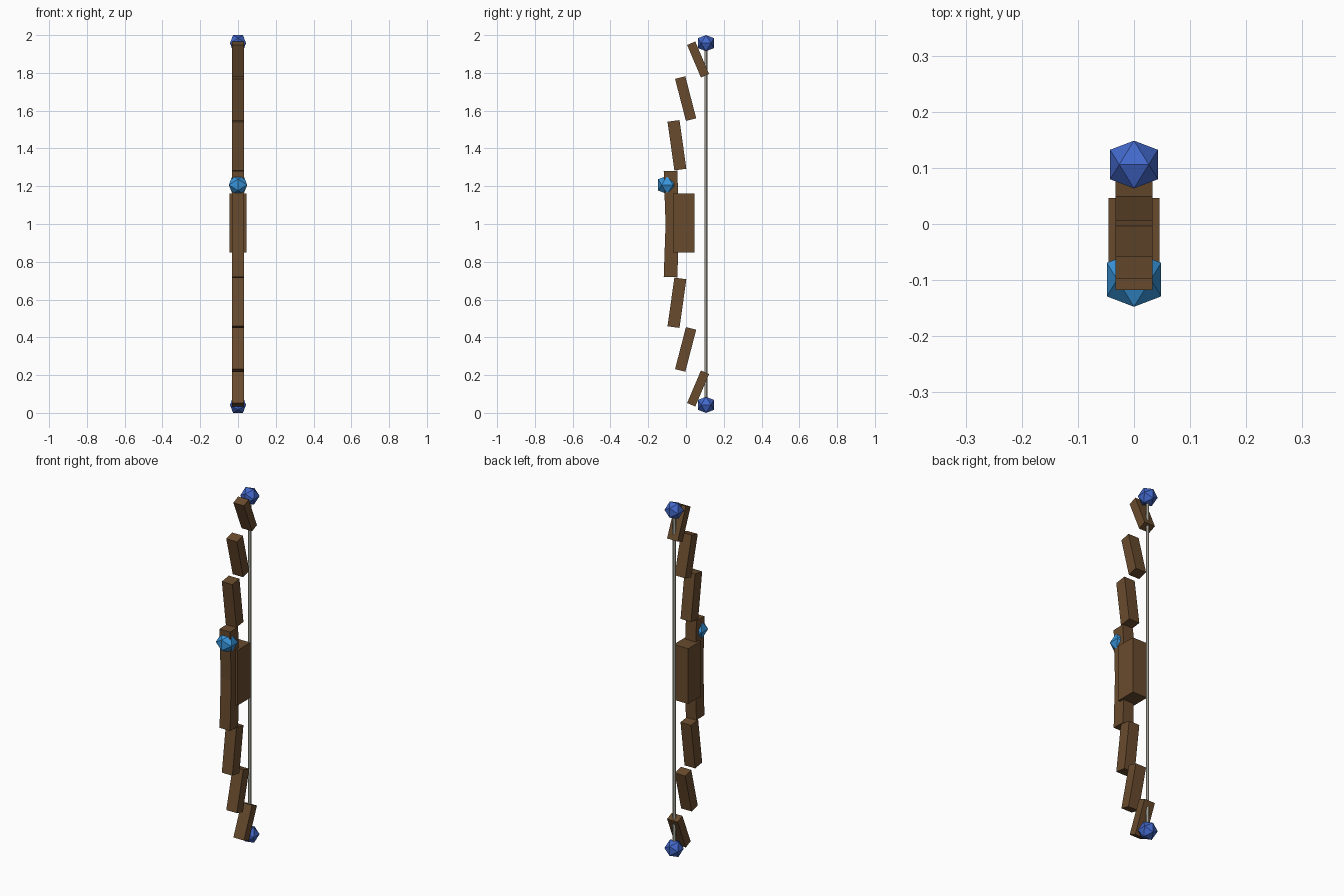
import bpy, bmesh, math
from mathutils import Vector

if "Cube" in bpy.data.objects:
    bpy.data.objects.remove(bpy.data.objects["Cube"])


def material(name, rgb):
    m = bpy.data.materials.new(name)
    m.diffuse_color = (*rgb, 1)
    m.use_nodes = True
    m.node_tree.nodes["Principled BSDF"].inputs["Base Color"].default_value = m.diffuse_color
    return m


wood = material("brown wood", (0.140, 0.070, 0.027))
cord = material("pale cord", (0.58, 0.57, 0.49))
tip_blue = material("royal blue", (0.056, 0.140, 0.60))
gem_blue = material("bright blue", (0.040, 0.300, 0.71))


def finish(bm, name, mat, loc, tilt=0.0):
    me = bpy.data.meshes.new(name)
    bm.to_mesh(me)
    bm.free()
    me.materials.append(mat)
    ob = bpy.data.objects.new(name, me)
    ob.location = loc
    ob.rotation_euler.x = tilt
    bpy.context.collection.objects.link(ob)
    return ob


def box(name, size, loc, tilt=0.0):
    bm = bmesh.new()
    bmesh.ops.create_cube(bm, size=1)
    bmesh.ops.scale(bm, vec=size, verts=bm.verts)
    finish(bm, name, wood, loc, tilt)


def gem(name, radius, loc, mat):
    # icosahedron from three golden rectangles, points towards y and z
    t = (1 + math.sqrt(5)) / 2
    bm = bmesh.new()
    for a in (-1, 1):
        for b in (-t, t):
            for co in ((b, a, 0), (0, b, a), (a, 0, b)):
                bm.verts.new(Vector(co).normalized() * radius)
    bmesh.ops.convex_hull(bm, input=bm.verts)
    bmesh.ops.recalc_face_normals(bm, faces=bm.faces)
    finish(bm, name, mat, loc)


# Limb segments: y, z, depth, length, tilt in degrees (upper half, mirrored down)
segments = [
    (-0.077, 1.140, 0.072, 0.282, 2.0),
    (-0.048, 1.417, 0.064, 0.260, 8.0),
    (-0.002, 1.664, 0.056, 0.230, 14.5),
    (0.064, 1.871, 0.047, 0.187, 23.0),
]
for side, s in (("upper", 1), ("lower", -1)):
    for i, (y, z, depth, length, tilt) in enumerate(segments):
        box(f"{side}_limb_{i + 1}", (0.066, depth, length),
            (0, y, 1 + s * (z - 1)), s * math.radians(tilt))
    # Blue stones on the limb tips
    gem(f"{side}_tip_stone", 0.05, (0, 0.106, 1 + s * 0.9575), tip_blue)

# Hand grip
box("grip", (0.091, 0.114, 0.313), (0, -0.011, 1.005))

# Front gem above the grip
gem("front_gem", 0.057, (0, -0.099, 1.207), gem_blue)

# Bow string
bm = bmesh.new()
bmesh.ops.create_cone(bm, cap_ends=True, segments=6, radius1=0.008,
                      radius2=0.008, depth=1.92)
finish(bm, "string", cord, (0, 0.105, 1.0))
